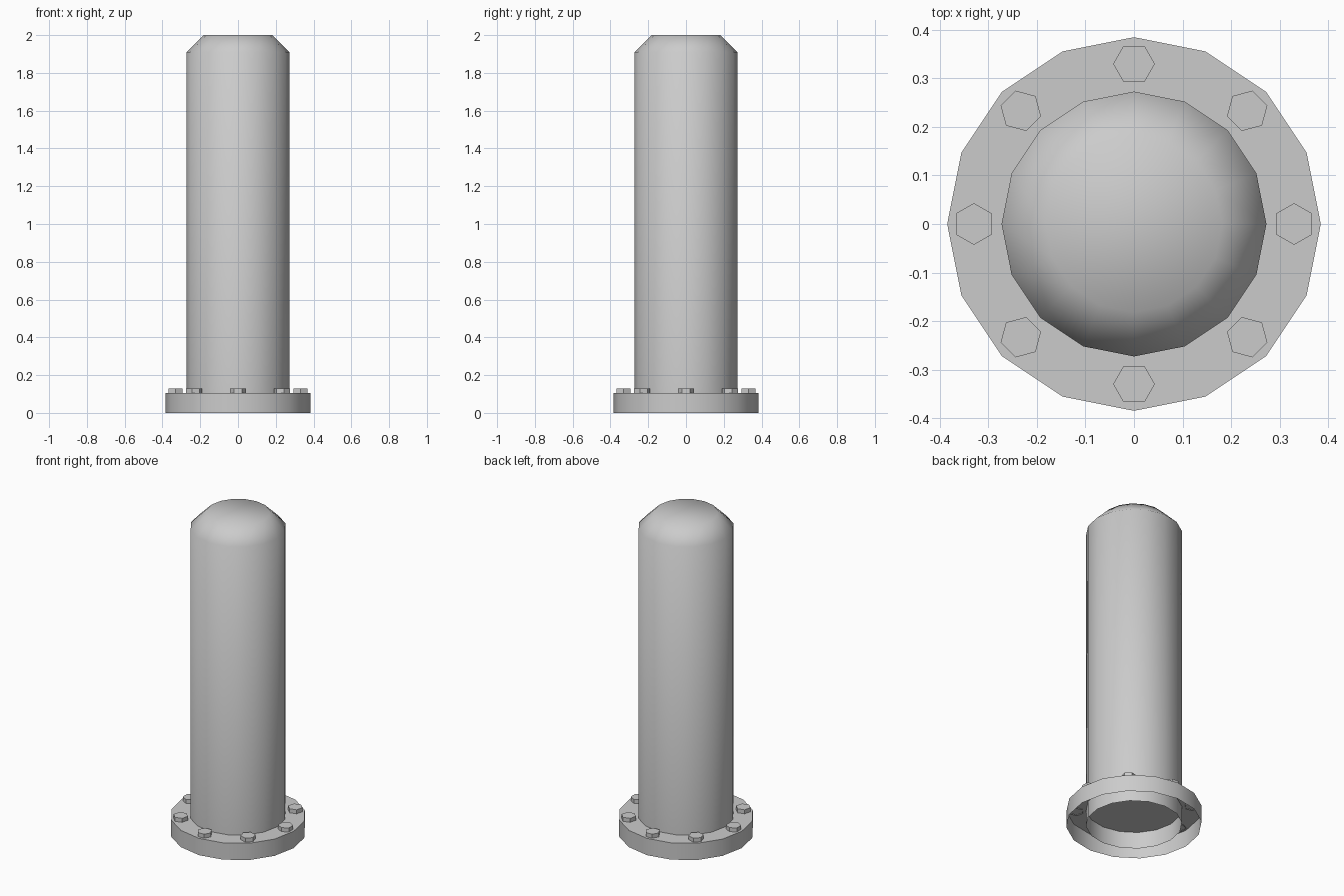
import bpy, bmesh, math
from mathutils import Matrix

cube = bpy.data.objects.get("Cube")
if cube:
    bpy.data.objects.remove(cube, do_unlink=True)

# One plain grey for the whole casting
grey = bpy.data.materials.new("light grey metal")
grey.use_nodes = True
colour = (0.6, 0.6, 0.6, 1)
grey.diffuse_color = colour
grey.node_tree.nodes["Principled BSDF"].inputs["Base Color"].default_value = colour


def lathe(name, profile, sides, smooth_angle, place=Matrix()):
    """Stack rings of (radius, height), cap the last one, leave the bottom open."""
    bm = bmesh.new()
    rings = []
    for radius, z in profile:
        rings.append([bm.verts.new((radius * math.cos(i * math.tau / sides),
                                    radius * math.sin(i * math.tau / sides), z))
                      for i in range(sides)])
    for low, high in zip(rings, rings[1:]):
        for i in range(sides):
            j = (i + 1) % sides
            bm.faces.new((low[i], low[j], high[j], high[i]))
    bm.faces.new(rings[-1])
    bm.transform(place)
    mesh = bpy.data.meshes.new(name)
    bm.to_mesh(mesh)
    bm.free()
    mesh.materials.append(grey)
    obj = bpy.data.objects.new(name, mesh)
    bpy.context.collection.objects.link(obj)
    if smooth_angle:
        bpy.ops.object.select_all(action="DESELECT")
        obj.select_set(True)
        bpy.context.view_layer.objects.active = obj
        bpy.ops.object.shade_smooth_by_angle(angle=math.radians(smooth_angle))
    return obj


# Tall post with a chamfered, softly shaded top
lathe("post", [(0.273, 0), (0.273, 1.91), (0.182, 2.0)], 16, 80)

# Base flange, hollow underneath
lathe("base_flange", [(0.385, 0), (0.385, 0.105)], 16, 30)

# Ring of hexagonal bolt heads
for n in range(8):
    turn = Matrix.Rotation(n * math.tau / 8, 4, "Z")
    place = turn @ Matrix.Translation((0.33, 0, 0)) @ Matrix.Rotation(math.pi / 2, 4, "Z")
    lathe(f"bolt_{n + 1}", [(0.043, 0.1), (0.043, 0.13)], 6, 0, place)
